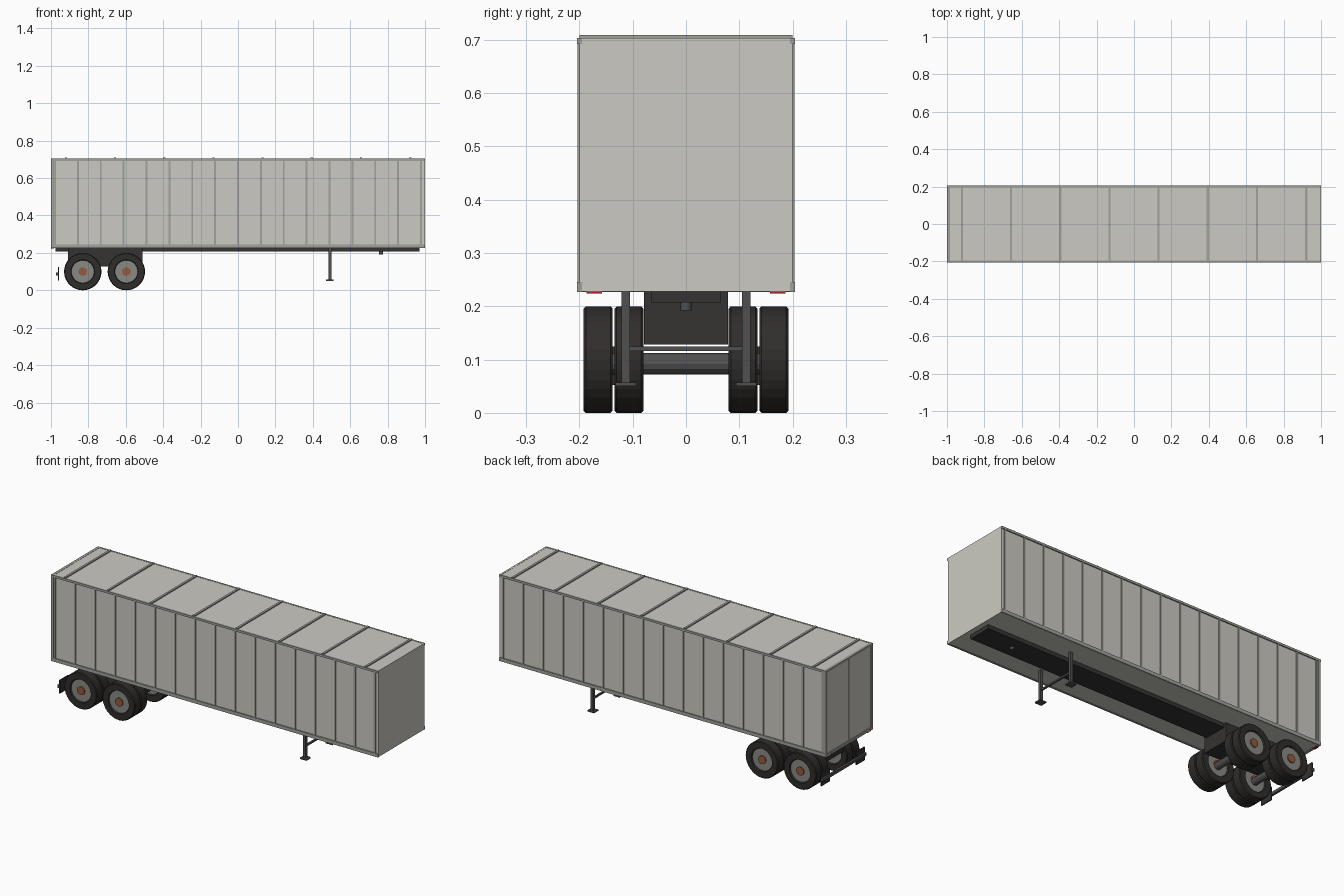
import bpy, bmesh, math
from mathutils import Matrix

if "Cube" in bpy.data.objects:
    bpy.data.objects.remove(bpy.data.objects["Cube"])


def material(name, rgb):
    m = bpy.data.materials.new(name)
    m.diffuse_color = (*rgb, 1)
    m.use_nodes = True
    m.node_tree.nodes["Principled BSDF"].inputs["Base Color"].default_value = m.diffuse_color
    return m


PANEL = material("panel", (0.60, 0.59, 0.54))
TRIM = material("trim", (0.36, 0.36, 0.33))
DARK = material("chassis_dark", (0.035, 0.033, 0.032))
STEEL = material("steel", (0.08, 0.08, 0.08))
RUBBER = material("rubber", (0.03, 0.027, 0.025))
RIM = material("rim_grey", (0.25, 0.25, 0.23))
HUB = material("hub_rust", (0.30, 0.10, 0.05))
RED = material("lamp_red", (0.40, 0.02, 0.02))


def finish(name, bm, mat):
    bmesh.ops.recalc_face_normals(bm, faces=bm.faces)
    me = bpy.data.meshes.new(name)
    bm.to_mesh(me)
    bm.free()
    me.materials.append(mat)
    ob = bpy.data.objects.new(name, me)
    bpy.context.collection.objects.link(ob)
    return ob


# One object from boxes given as (x0, x1, y0, y1, z0, z1)
def boxes(name, items, mat):
    bm = bmesh.new()
    for x0, x1, y0, y1, z0, z1 in items:
        mid = Matrix.Translation(((x0 + x1) / 2, (y0 + y1) / 2, (z0 + z1) / 2))
        bmesh.ops.create_cube(bm, size=1, matrix=mid @ Matrix.Diagonal((x1 - x0, y1 - y0, z1 - z0, 1)))
    return finish(name, bm, mat)


def both(b):
    x0, x1, y0, y1, z0, z1 = b
    return [b, (x0, x1, -y1, -y0, z0, z1)]


def cylinder(name, loc, r, length, axis, mat, sides=32):
    bm = bmesh.new()
    rot = Matrix.Rotation(math.pi / 2, 4, 'X') if axis == 'Y' else Matrix()
    bmesh.ops.create_cone(bm, cap_ends=True, segments=sides, radius1=r, radius2=r,
                          depth=length, matrix=Matrix.Translation(loc) @ rot)
    return finish(name, bm, mat)


# Tyre: closed profile of (radius, offset) turned about the y axis
def tyre(name, loc):
    profile = [(0.060, -0.018), (0.064, -0.027), (0.096, -0.027), (0.1, -0.023),
               (0.1, 0.023), (0.096, 0.027), (0.064, 0.027), (0.060, 0.018)]
    bm = bmesh.new()
    n = 32
    rings = []
    for i in range(n):
        a = 2 * math.pi * i / n
        rings.append([bm.verts.new((loc[0] + r * math.cos(a), loc[1] + o, loc[2] + r * math.sin(a)))
                      for r, o in profile])
    for i in range(n):
        p, q = rings[i], rings[(i + 1) % n]
        for j in range(len(profile)):
            k = (j + 1) % len(profile)
            bm.faces.new((p[j], p[k], q[k], q[j]))
    return finish(name, bm, RUBBER)


# Cargo box and its edge rails
boxes("cargo_box", [(-0.992, 0.998, -0.199, 0.199, 0.229, 0.703)], PANEL)
boxes("bottom_rail", both((-1, 1, 0.195, 0.205, 0.227, 0.246)), TRIM)
boxes("top_rail", both((-1, 1, 0.195, 0.205, 0.692, 0.704)), TRIM)
boxes("front_wall", [(0.99, 1.0, -0.2, 0.2, 0.228, 0.704)], PANEL)

# Side ribs and roof bows
ribs = []
for i in range(17):
    x = -0.978 + i * 0.12225
    ribs += both((x - 0.005, x + 0.005, 0.197, 0.2035, 0.246, 0.692))
boxes("side_ribs", ribs, TRIM)
boxes("roof_ribs", [(x - 0.006, x + 0.006, -0.2, 0.2, 0.70, 0.709)
                    for x in [-0.92 + i * 0.2629 for i in range(8)]], TRIM)

# Rear frame, doors and lamps
boxes("rear_frame", both((-1, -0.985, 0.190, 0.204, 0.23, 0.70))
      + [(-1, -0.985, -0.2, 0.2, 0.692, 0.704), (-1, -0.985, -0.2, 0.2, 0.227, 0.242)], TRIM)
boxes("rear_doors", both((-0.997, -0.99, 0.002, 0.188, 0.244, 0.690)), PANEL)
boxes("rear_lamps", both((-1, -0.985, 0.158, 0.187, 0.224, 0.236)), RED)

# Chassis beam, bogie and kingpin
boxes("chassis_beam", [(-0.975, 0.97, -0.066, 0.066, 0.207, 0.23)], DARK)
boxes("bogie_frame", [(-0.91, -0.51, -0.079, 0.079, 0.128, 0.23)], DARK)
cylinder("kingpin", (0.765, 0, 0.2), 0.01, 0.016, 'Z', STEEL, 16)

# Axles with dual wheels
for a, x in enumerate((-0.83, -0.597)):
    cylinder(f"axle_{a}", (x, 0, 0.092), 0.02, 0.30, 'Y', STEEL, 12)
    for w, y in enumerate((-0.165, -0.107, 0.107, 0.165)):
        tyre(f"tyre_{a}_{w}", (x, y, 0.1))
        cylinder(f"rim_{a}_{w}", (x, y, 0.1), 0.061, 0.038, 'Y', RIM)
        cylinder(f"wheel_hub_{a}_{w}", (x, y, 0.1), 0.023, 0.050, 'Y', HUB, 16)

# Landing gear
boxes("landing_legs", both((0.483, 0.499, 0.105, 0.121, 0.056, 0.23)), STEEL)
boxes("landing_feet", both((0.471, 0.511, 0.094, 0.132, 0.05, 0.057)), STEEL)
boxes("landing_brace", [(0.486, 0.496, -0.107, 0.107, 0.116, 0.125)], STEEL)

# Rear bar with mud flaps
boxes("mud_flaps", both((-0.962, -0.956, 0.115, 0.19, 0.052, 0.125)), DARK)
boxes("rear_bar", [(-0.972, -0.960, -0.19, 0.19, 0.080, 0.096)], STEEL)
